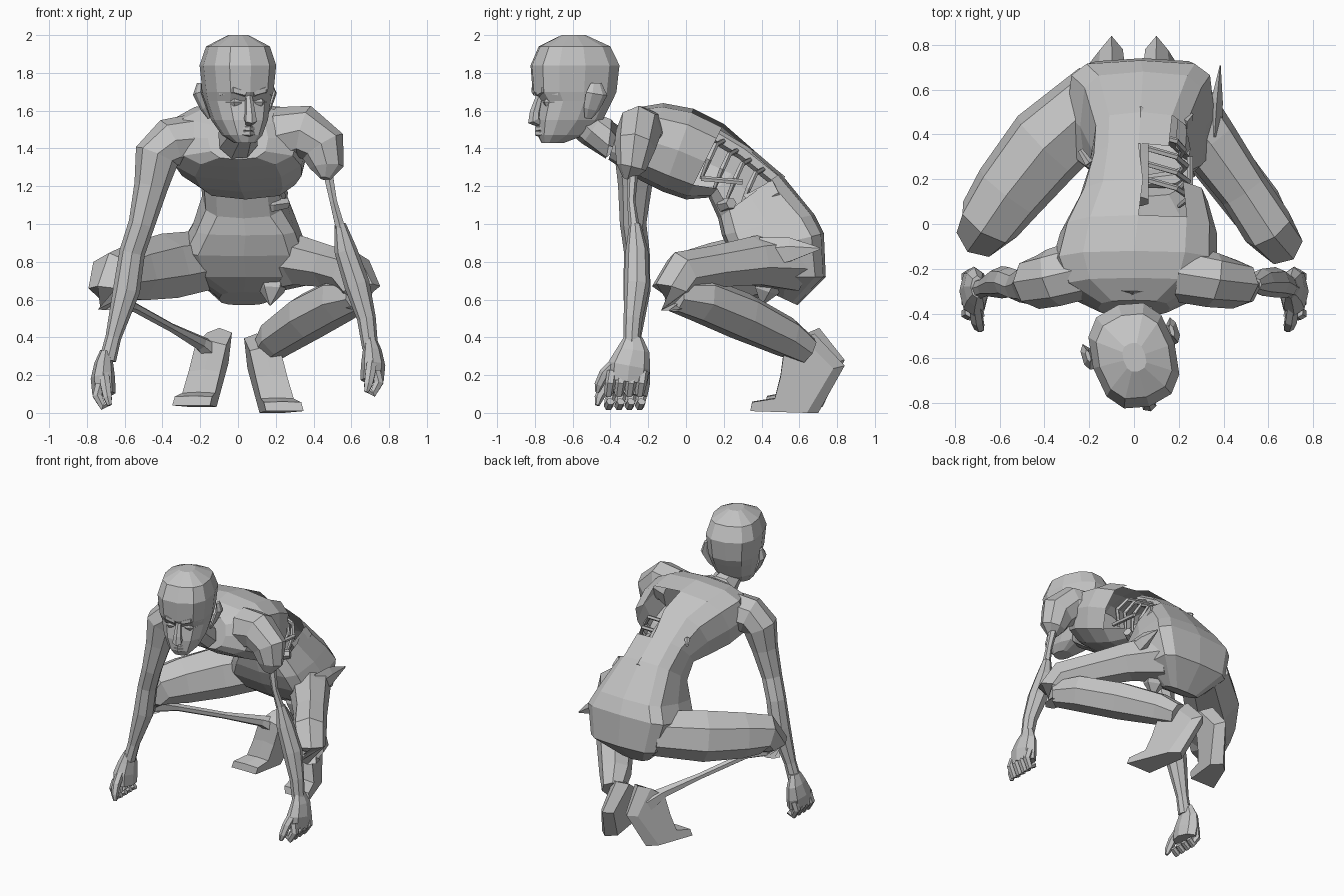
import bpy
import bmesh
import math
from mathutils import Vector, Matrix

default_cube = bpy.data.objects.get("Cube")
if default_cube:
    bpy.data.objects.remove(default_cube, do_unlink=True)

grey = bpy.data.materials.new("plain grey")
grey.use_nodes = True
grey.diffuse_color = (0.55, 0.55, 0.55, 1)
grey.node_tree.nodes["Principled BSDF"].inputs["Base Color"].default_value = grey.diffuse_color


def finish(name, bm):
    """Turn a bmesh into a flat-shaded object."""
    bmesh.ops.recalc_face_normals(bm, faces=bm.faces[:])
    mesh = bpy.data.meshes.new(name)
    bm.to_mesh(mesh)
    bm.free()
    mesh.materials.append(grey)
    obj = bpy.data.objects.new(name, mesh)
    bpy.context.collection.objects.link(obj)
    return obj


def loft(name, rings, transform=Matrix(), hole=None):
    """Skin a list of equal-length rings, cap the ends, optionally cut faces by a rule."""
    bm = bmesh.new()
    loops = [[bm.verts.new(transform @ p) for p in ring] for ring in rings]
    count = len(loops[0])
    for low, high in zip(loops, loops[1:]):
        for i in range(count):
            j = (i + 1) % count
            bm.faces.new((low[i], low[j], high[j], high[i]))
    bm.faces.new(loops[0][::-1])
    bm.faces.new(loops[-1])
    bmesh.ops.recalc_face_normals(bm, faces=bm.faces[:])
    if hole:
        doomed = [f for f in bm.faces if hole(f.calc_center_median())]
        bmesh.ops.delete(bm, geom=doomed, context="FACES")
    return finish(name, bm)


def oval(center, across, along, count, power=1.0):
    """Ring around a center with two half-axis vectors; a power under one makes it boxier."""
    def bend(value):
        return math.copysign(abs(value) ** power, value) if abs(value) > .001 else 0
    turns = [math.tau * i / count for i in range(count)]
    return [center + across * bend(math.cos(a)) + along * bend(math.sin(a)) for a in turns]


def limb(name, path, sides=7, deep=1.0, wide=1.0, ref=(0, 1, 0), transform=Matrix()):
    """Tube along (x, y, z, radius) points; deep scales toward ref, wide sideways."""
    points = [Vector(p[:3]) for p in path]
    rings = []
    for i, point in enumerate(points):
        tangent = points[min(i + 1, len(points) - 1)] - points[max(i - 1, 0)]
        tangent.normalize()
        u = Vector(ref)
        u = (u - tangent * u.dot(tangent)).normalized()
        v = tangent.cross(u)
        radius = path[i][3]
        rings.append(oval(point, u * radius * deep, v * radius * wide, sides))
    return loft(name, rings, transform)


# Torso: (back y, back z, belly y, belly z, half width, x centre, boxiness power)
torso_profile = [
    (.59, .57, .44, .64, .13, .03, .7),
    (.74, .72, .32, .72, .28, .04, .45),
    (.73, .95, .24, .83, .33, .03, .45),
    (.68, 1.05, .19, .94, .28, .04, .5),
    (.50, 1.27, .17, 1.03, .22, .03, .65),
    (.36, 1.39, .12, 1.14, .22, .02, .7),
    (.20, 1.53, .00, 1.13, .29, .04, .7),
    (.04, 1.61, -.12, 1.17, .35, .02, .7),
    (-.12, 1.64, -.24, 1.23, .37, .0, .7),
    (-.24, 1.62, -.35, 1.30, .32, 0, .7),
    (-.34, 1.57, -.41, 1.34, .16, 0, .7),
]


def torso_ring(back_y, back_z, belly_y, belly_z, half, x, power):
    back, belly = Vector((x, back_y, back_z)), Vector((x, belly_y, belly_z))
    return oval((back + belly) / 2, Vector((half, 0, 0)), (back - belly) / 2, 12, power)


loft("torso", [torso_ring(*row) for row in torso_profile],
     hole=lambda c: c.x > .1 and .1 < c.y < .45 and c.z > 1.13)

# Exposed spine and ribs in the open left flank
limb("spine", [(.03, .5, 1.22, .04), (.03, .3, 1.38, .04), (.03, .1, 1.5, .04)], 6)
for i in range(4):
    y = .12 + .07 * i
    top = 1.44 - .05 * i
    limb(f"rib_{i}", [(.05, y + .08, top, .014), (.19, y + .04, top - .02, .014),
                      (.25 - .01 * i, y, top - .1, .016), (.2, y - .04, top - .2, .01)], 5)
limb("rib_bar", [(.25, .08, 1.24, .015), (.25, .3, 1.22, .015)], 5)
limb("rib_shard", [(-.2, .27, 1.4, .02), (-.24, .33, 1.39, .012)], 5)
limb("belly_ledge", [(.06, .19, 1.1, .03), (.18, .2, 1.1, .04), (.26, .24, 1.11, .03)], 6)
limb("hip_bone", [(.22, .34, 1.09, .07), (.23, .49, 1.17, .07)], 4, wide=.5)

# Torn flesh at the hip and crotch
limb("hip_spike", [(.36, .4, .84, .09), (.37, .55, .86, .07), (.385, .71, .87, .005)],
     5, wide=.4, ref=(0, 0, 1))
limb("hanging_flesh", [(.18, .45, .72, .09), (.18, .42, .65, .07), (.17, .4, .57, .005)], 5)

# Neck
limb("neck", [(0, -.28, 1.47, .14), (0, -.41, 1.45, .11), (.01, -.5, 1.5, .09),
              (.01, -.57, 1.56, .09)], 8)

# Head: (height, front, back, half width), built facing forward and then turned
turn = Matrix.Translation((0, -.59, 0)) @ Matrix.Rotation(math.radians(17), 4, "Z")
head_profile = [
    (1.43, -.18, -.06, .055),
    (1.47, -.20, .05, .10),
    (1.55, -.205, .15, .14),
    (1.65, -.19, .20, .165),
    (1.70, -.225, .225, .175),
    (1.84, -.235, .24, .19),
    (1.94, -.19, .19, .16),
    (2.00, -.07, .06, .05),
]
loft("head", [oval(Vector((0, (f + b) / 2, z)), Vector((w, 0, 0)),
                   Vector((0, (b - f) / 2, 0)), 12, .78)
              for z, f, b, w in head_profile], turn)
limb("nose", [(0, -.19, 1.69, .018), (0, -.22, 1.59, .028), (0, -.225, 1.55, .036),
              (0, -.19, 1.53, .02)], 6, transform=turn)
for name, z in (("upper_lip", 1.505), ("lower_lip", 1.48)):
    limb(name, [(-.055, -.17, z, .008), (0, -.205, z, .018), (.055, -.17, z, .008)], 5, transform=turn)
for side, label in ((1, "left"), (-1, "right")):
    limb(f"{label}_brow", [(side * .02, -.205, 1.69, .018), (side * .08, -.195, 1.71, .022),
                           (side * .14, -.13, 1.69, .012)], 5, transform=turn)
    limb(f"{label}_eye", [(side * .035, -.175, 1.645, .012), (side * .07, -.17, 1.645, .024),
                          (side * .11, -.14, 1.645, .01)], 6, transform=turn)
    limb(f"{label}_ear", [(side * .15, .03, 1.56, .02), (side * .175, .04, 1.61, .045),
                          (side * .205, .06, 1.69, .06), (side * .195, .06, 1.745, .03)],
         6, wide=.35, transform=turn)

# Right arm, fully fleshed
limb("right_shoulder_and_arm", [
    (-.22, -.2, 1.45, .135), (-.36, -.24, 1.43, .13), (-.43, -.26, 1.36, .12),
    (-.46, -.27, 1.2, .09), (-.51, -.28, 1, .07), (-.56, -.26, .85, .068),
    (-.59, -.26, .65, .072), (-.66, -.28, .4, .042), (-.69, -.29, .28, .045)], 8)

# Left arm: shoulder cap, bare bone, forearm
limb("left_shoulder", [(.22, -.22, 1.47, .15), (.35, -.25, 1.49, .14), (.45, -.27, 1.41, .125),
                       (.47, -.29, 1.3, .09), (.46, -.31, 1.24, .03)], 8, deep=.88)
limb("left_upper_arm_bone", [(.47, -.28, 1.3, .03), (.505, -.29, 1.12, .022), (.55, -.27, .95, .03)], 6)
limb("left_forearm", [(.54, -.27, 1, .03), (.57, -.26, .86, .06), (.63, -.26, .68, .068),
                      (.68, -.28, .5, .05), (.7, -.29, .34, .042)], 8)

# Hands resting on their fingers
for side, label, drop in ((1, "left", 0), (-1, "right", .07)):
    palm = [(.7, -.28, .4, .04), (.71, -.28, .33, .07), (.715, -.3, .25, .09), (.71, -.31, .17, .085)]
    limb(f"{label}_palm", [(side * x, y, z - drop, r) for x, y, z, r in palm], 8, deep=1.25, wide=.72)
    for i in range(4):
        y = -.39 + .055 * i
        finger = [(.73, y, .22, .028), (.745, y - .01, .16, .028), (.715, y - .02, .105, .025),
                  (.68, y - .01, .13, .022)]
        limb(f"{label}_finger_{i}", [(side * a, b, c - drop, r) for a, b, c, r in finger], 6)
    thumb = [(.71, -.36, .28, .03), (.7, -.43, .21, .03), (.69, -.46, .15, .025), (.68, -.47, .11, .012)]
    limb(f"{label}_thumb", [(side * a, b, c - drop, r) for a, b, c, r in thumb], 6)

# Thighs and shins
limb("left_thigh", [(.18, .55, .8, .17), (.34, .36, .8, .135), (.49, .15, .77, .115),
                    (.6, -.02, .74, .12), (.65, -.08, .65, .105), (.64, -.07, .55, .07)],
     7, ref=(0, 0, 1))
limb("left_shin", [(.64, -.06, .62, .09), (.54, .08, .6, .125), (.37, .3, .51, .13),
                   (.21, .53, .4, .11), (.15, .64, .33, .08)], 7, ref=(0, 0, 1))
limb("right_thigh", [(-.14, .57, .81, .16), (-.39, .35, .77, .18), (-.56, .14, .74, .16),
                     (-.65, .01, .72, .14), (-.68, -.04, .64, .11), (-.68, -.03, .55, .06)],
     7, wide=1.05, ref=(0, 0, 1))
limb("right_shin_bone", [(-.66, -.04, .6, .06), (-.55, .08, .56, .026), (-.35, .35, .45, .024),
                         (-.2, .56, .37, .04), (-.13, .65, .31, .07)], 6, ref=(0, 0, 1))

# Feet: side outline (y, z) in three layers, toes turned out, heels raised and pointed
outline = [(.52, .35), (.5, .2), (.47, .08), (.35, .06), (.34, .01), (.7, 0), (.84, .25), (.68, .42)]
for side, label, lift, length in ((1, "left", 0, 1), (-1, "right", .03, .84)):
    walls = []
    for edge in (-1, 0, 1):
        wall = []
        for y, z in outline:
            half = .05 + (.84 - y) * .1
            x = .1 + (.84 - y) * .2 + (.25 - z) * .2 + edge * half
            back = .84 - (.84 - y) * length - (.06 * abs(edge) if y > .65 else 0)
            wall.append(Vector((side * x, back, z * (1 - .06 * abs(edge)) + lift)))
        walls.append(wall)
    loft(f"{label}_foot", walls)
